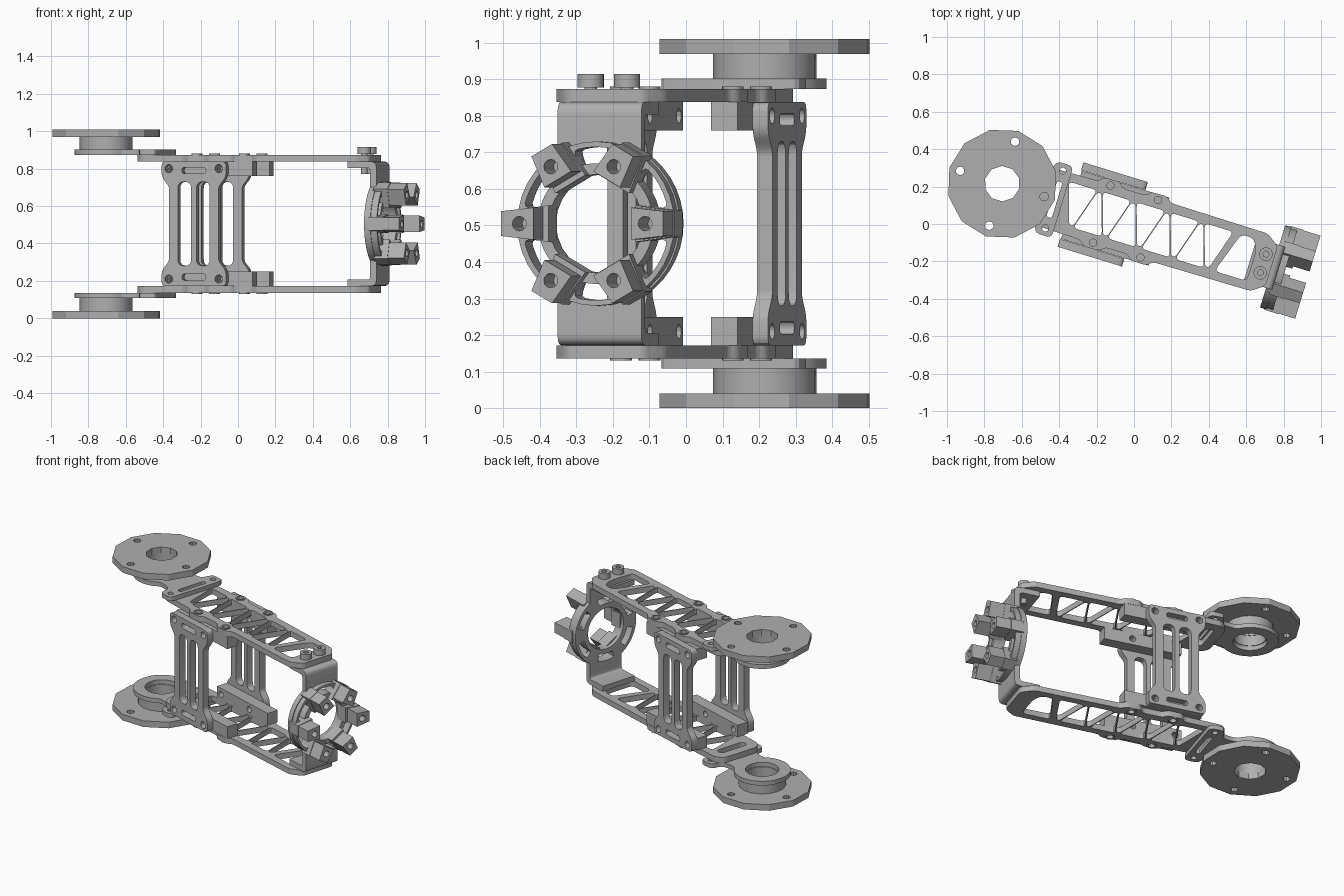
import bpy, bmesh
from math import sin, cos, pi, radians
from mathutils import Matrix, Vector

cube = bpy.data.objects.get("Cube")
if cube:
    bpy.data.objects.remove(cube)

metal = bpy.data.materials.new("grey metal")
metal.use_nodes = True
GREY = (0.43, 0.43, 0.43, 1)
metal.diffuse_color = GREY
metal.node_tree.nodes["Principled BSDF"].inputs["Base Color"].default_value = GREY

H = 1.01                                   # total height, mirror plane at H / 2
MID = H / 2
ARM = Matrix.Rotation(radians(-17), 4, 'Z')  # arm direction
FLAT = Matrix.Identity(4)                  # profile in plan, thickness along z
SIDE = Matrix(((1, 0, 0, 0), (0, 0, -1, 0), (0, 1, 0, 0), (0, 0, 0, 1)))  # thickness across arm
END = Matrix(((0, 0, 1, 0), (1, 0, 0, 0), (0, 1, 0, 0), (0, 0, 0, 1)))    # thickness along arm


def circle(x, y, r, n=20, start=0.0, sweep=2 * pi):
    count = n if sweep > 6.2 else n + 1
    return [(x + r * cos(start + sweep * i / n), y + r * sin(start + sweep * i / n))
            for i in range(count)]


def rounded(pts, r, steps=4):
    out = []
    for i, p in enumerate(pts):
        p, a, b = Vector(p), Vector(pts[i - 1]), Vector(pts[(i + 1) % len(pts)])
        a = p + (a - p).normalized() * min(r, (a - p).length * .48)
        b = p + (b - p).normalized() * min(r, (b - p).length * .48)
        for k in range(steps + 1):
            t = k / steps
            out.append(tuple(a * (1 - t) ** 2 + p * 2 * t * (1 - t) + b * t * t))
    return out


def rect(x0, x1, y0, y1):
    return [(x0, y0), (x1, y0), (x1, y1), (x0, y1)]


def slot(x0, x1, y0, y1):
    return rounded(rect(x0, x1, y0, y1), min(x1 - x0, y1 - y0) * .48)


def mirrored(half):
    """Close an outline given on its +y half."""
    return half + [(x, -y) for x, y in reversed(half)]


def plate(name, outline, holes, a, b, plane=FLAT):
    """Extrude a profile with holes between depths a and b of a plane."""
    a, b = min(a, b), max(a, b)
    cu = bpy.data.curves.new(name, 'CURVE')
    cu.dimensions, cu.fill_mode, cu.extrude = '2D', 'BOTH', (b - a) / 2
    for loop in [outline] + holes:
        sp = cu.splines.new('POLY')
        sp.points.add(len(loop) - 1)
        for pt, (x, y) in zip(sp.points, loop):
            pt.co = (x, y, 0, 1)
        sp.use_cyclic_u = True
    ob = bpy.data.objects.new(name, cu)
    bpy.context.collection.objects.link(ob)
    bpy.ops.object.select_all(action='DESELECT')
    ob.select_set(True)
    bpy.context.view_layer.objects.active = ob
    bpy.ops.object.convert(target='MESH')
    ob = bpy.context.view_layer.objects.active
    bm = bmesh.new()
    bm.from_mesh(ob.data)
    bmesh.ops.remove_doubles(bm, verts=bm.verts, dist=1e-5)
    bmesh.ops.recalc_face_normals(bm, faces=bm.faces)
    bm.transform(ARM @ plane @ Matrix.Translation((0, 0, (a + b) / 2)))
    bm.to_mesh(ob.data)
    bm.free()
    ob.data.materials.clear()
    ob.data.materials.append(metal)
    bpy.ops.object.shade_smooth_by_angle(angle=radians(28))
    return ob


# Arm outline with screw tabs, and its truss cut-outs
HUB = -.737
SCREWS = (-.18, .085)
arm_half = [(-.53, .12), (-.49, .16)]
for s in SCREWS:
    arm_half += [(s - .07, .165), (s - .045, .192), (s + .045, .192), (s + .07, .165)]
arm_half += [(.70, .16), (.77, .11)]
arm_outline = rounded(mirrored(arm_half), .02, 3)

arm_holes = [rounded([(.565, .115), (.635, .115), (.665, .06), (.665, -.115), (.485, -.115)], .03)]
for k in range(9):
    u, d = .44 - .095 * k, 1 if k % 2 == 0 else -1
    tri = [(u - .08, .115 * d), (u + .08, .115 * d), (u + .012, -.105 * d), (u - .012, -.105 * d)]
    arm_holes.append(rounded(tri, .025))
arm_holes.append(slot(-.47, -.42, -.1, .1))
arm_holes += [circle(s, v, .02, 12) for s in SCREWS for v in (-.16, .16)]

# Bearing mount outline: round housing joined to a cross bar
mount_half = circle(HUB, 0, .17, 12, pi, -pi * .78)
mount_half += [(-.51, .12), (-.495, .2), (-.40, .2)]
mount_outline = rounded(mirrored(mount_half[1:]), .03, 3)
mount_holes = [circle(HUB, 0, .1, 24), slot(-.46, -.43, -.1, .1)]
mount_holes += [circle(-.447, v, .018, 12) for v in (-.16, .16)]

# Rotor disc holes
disc_holes = [circle(HUB, 0, .095, 10)]
disc_holes += [circle(HUB + .235 * cos(k * pi / 2), .235 * sin(k * pi / 2), .023, 10)
               for k in range(4)]

for level in ("upper", "lower"):
    z = (lambda h: h) if level == "upper" else (lambda h: H - h)
    plate(level + "_arm_plate", arm_outline, arm_holes, z(.838), z(.874))
    plate(level + "_bearing_mount", mount_outline, mount_holes, z(.874), z(.902))
    plate(level + "_hub", circle(HUB, 0, .142, 16), [circle(HUB, 0, .096, 16)], z(.902), z(.97))
    plate(level + "_disc", circle(HUB, 0, .295, 12), disc_holes, z(.97), z(H))

    # Rails that join the side plates to the arm plates
    rail = rect(-.35, .14, *sorted((z(.76), z(.838))))
    rail_holes = [circle(u, z(.80), .02, 12) for u in (-.31, -.04)]
    for side, d in (("left", -1), ("right", 1)):
        plate(f"{level}_{side}_rail", rail, rail_holes, .115 * d, .19 * d, SIDE)
        for s in SCREWS:
            ring = circle(s, -.16 * d, .03, 14)
            plate(f"{level}_{side}_screw_collar", ring, [circle(s, -.16 * d, .02, 12)],
                  z(.874), z(.88))

    # Bent foot of the end bracket
    outer = rounded([(.775, .77), (.81, .77), (.81, .838), (.74, .838)], .062, 6)[7:21]
    inner = rounded([(.74, .804), (.775, .804), (.775, .77)], .032, 6)[7:14]
    foot = [(.775, .77), (.81, .77)] + outer[7:14] + [(.65, .838), (.65, .804)] + inner
    foot = foot[1:] if foot[0] == foot[-1] else foot
    plate(level + "_bracket_foot", [(u, z(h)) for u, h in foot], [], -.12, .12, SIDE)

# Ladder-shaped side plates
lc, wide, waist = -.175, .18, .138
quarter = [(waist, .17), (waist, .2), (wide, .25), (wide, .333)]
right_edge = [(lc + w, MID + h) for w, h in quarter]
ladder = right_edge + [(2 * lc - u, h) for u, h in reversed(right_edge)]
ladder += [(2 * lc - u, H - h) for u, h in right_edge]
ladder += [(u, H - h) for u, h in reversed(right_edge)]
ladder = rounded(ladder, .025)
ladder_holes = [slot(lc + c - .037, lc + c + .037, .28, .73) for c in (-.052, .052)]
for h in (.79, H - .79):
    ladder_holes.append(slot(lc - .067, lc + .067, h - .017, h + .017))
    ladder_holes += [circle(lc + w, h + .01 * (1 if h > MID else -1), .022, 14)
                     for w in (-.14, .14)]
for side, d in (("left", -1), ("right", 1)):
    plate(side + "_ladder_plate", ladder, ladder_holes, .192 * d, .236 * d, SIDE)

# End bracket face: a neck that widens into a ring
edge = radians(58.6)
face = [(.12, MID - .266)] + circle(0, MID, .23, 14, -edge, 2 * edge) + [(.12, MID + .266)]
face += [(-v, h) for v, h in reversed(face)]


def polar(r, a):
    return (r * cos(a), MID + r * sin(a))


bore = circle(0, MID, .135, 24)
ring_slots = []
for k in range(6):
    a = radians(30 + 60 * k)
    arc = circle(0, MID, .21, 6, a - .3, .6) + circle(0, MID, .165, 6, a + .3, -.6)
    ring_slots.append(rounded(arc, .012, 2))
plate("bracket_face", face, [bore] + ring_slots, .775, .81, END)
plate("clamp_ring", circle(0, MID, .225, 36), [bore] + ring_slots, .81, .845, END)

# Six drilled lugs around the ring
for k in range(6):
    a = radians(60 * k)
    turn = Matrix.Rotation(a, 2)

    def lug(w0, r0, w1, r1):
        pts = [(r0, -w0), (r1, -w1), (r1, w1), (r0, w0)]
        return [(p.x, p.y + MID) for p in (turn @ Vector(q) for q in pts)]

    plate("lug_base", lug(.05, .125, .036, .235), [], .80, .88, END)
    plate("lug_tip", lug(.044, .14, .034, .232), [circle(*polar(.18, a), .02, 12)], .88, .972, END)

# Cap screws that hold the bracket
for v in (-.052, .052):
    plate("screw_head", circle(.722, v, .036, 20), [circle(.722, v, .017, 6)], .878, .915)
    plate("screw_shank", circle(.722, v, .018, 12), [], .77, .88)
